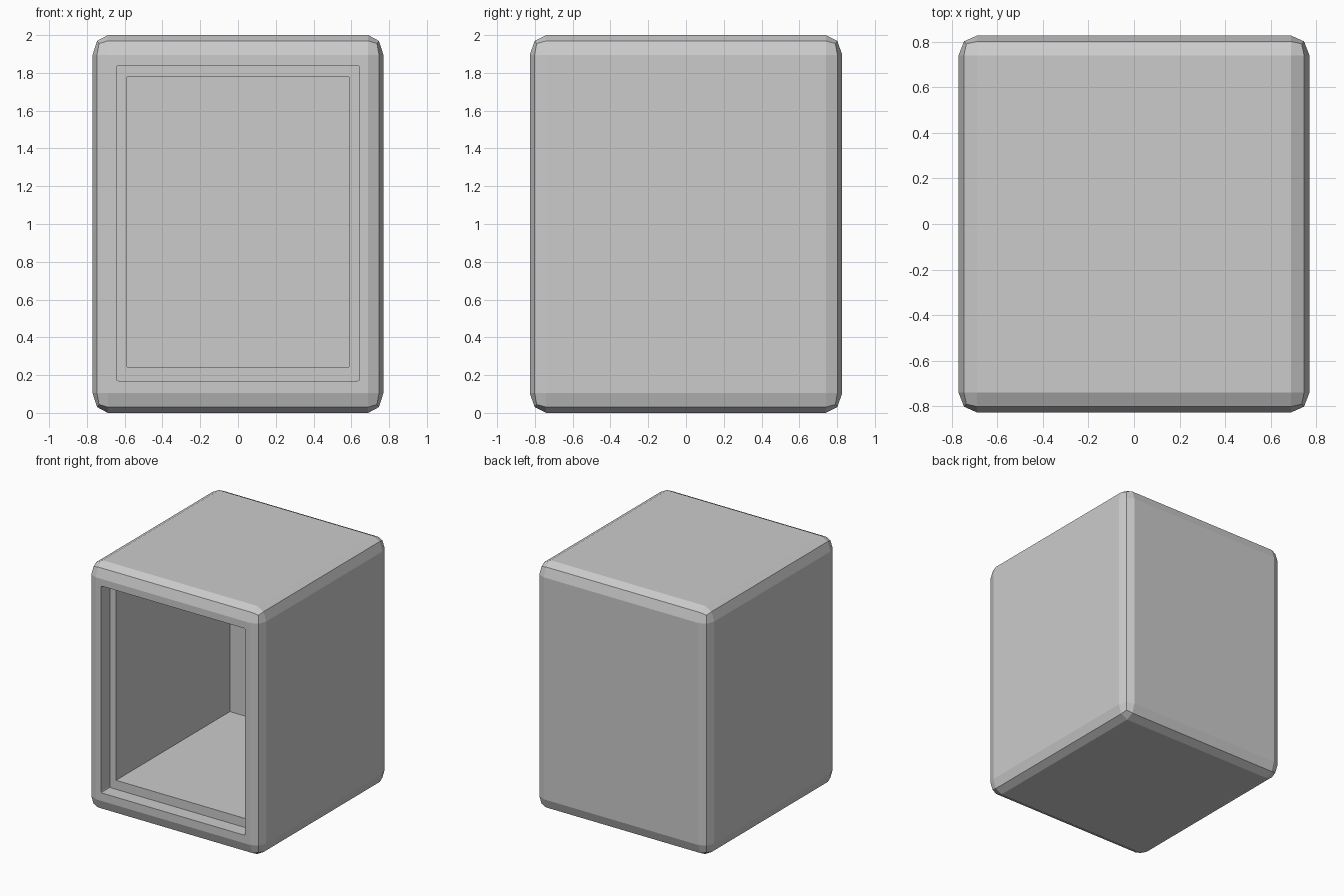
import bpy
import bmesh
from mathutils import Matrix

if "Cube" in bpy.data.objects:
    bpy.data.objects.remove(bpy.data.objects["Cube"])

bm = bmesh.new()

# Outer body: softened cube, then stretched to its proportions
bmesh.ops.create_cube(bm, size=2)
bmesh.ops.bevel(bm, geom=bm.edges[:], offset=0.105, segments=2, profile=0.5,
                affect='EDGES', clamp_overlap=True)
bmesh.ops.transform(bm, verts=bm.verts[:],
                    matrix=Matrix.Translation((0, 0, 1)) @ Matrix.Diagonal((0.77, 0.827, 1, 1)))


def push(face, y, half_x, z0, z1):
    """Extrude a rectangular face and place its corners."""
    new = bmesh.ops.extrude_discrete_faces(bm, faces=[face])["faces"][0]
    mid = new.calc_center_median()
    for v in new.verts:
        v.co = (half_x if v.co.x > mid.x else -half_x, y,
                z1 if v.co.z > mid.z else z0)
    return new


# Front opening: rim, stepped recess, then the deep cavity
outer = (0.643, 0.17, 1.838)
inner = (0.587, 0.243, 1.778)
face = min(bm.faces, key=lambda f: f.calc_center_median().y)
for y, rect in ((-0.827, outer), (-0.715, outer), (-0.715, inner), (0.735, inner)):
    face = push(face, y, *rect)

# Slight rounding of the recess corners
corners = [e for e in bm.edges
           if all(abs(abs(v.co.x) - outer[0]) < 1e-4 for v in e.verts)
           and abs(e.verts[0].co.z - e.verts[1].co.z) < 1e-4
           and abs(abs(e.verts[0].co.y - e.verts[1].co.y) - 0.112) < 1e-3]
bmesh.ops.bevel(bm, geom=corners, offset=0.01, segments=2, profile=0.5, affect='EDGES')
bmesh.ops.recalc_face_normals(bm, faces=bm.faces[:])

mesh = bpy.data.meshes.new("open_front_cabinet")
bm.to_mesh(mesh)
bm.free()
bpy.context.collection.objects.link(bpy.data.objects.new("open_front_cabinet", mesh))
